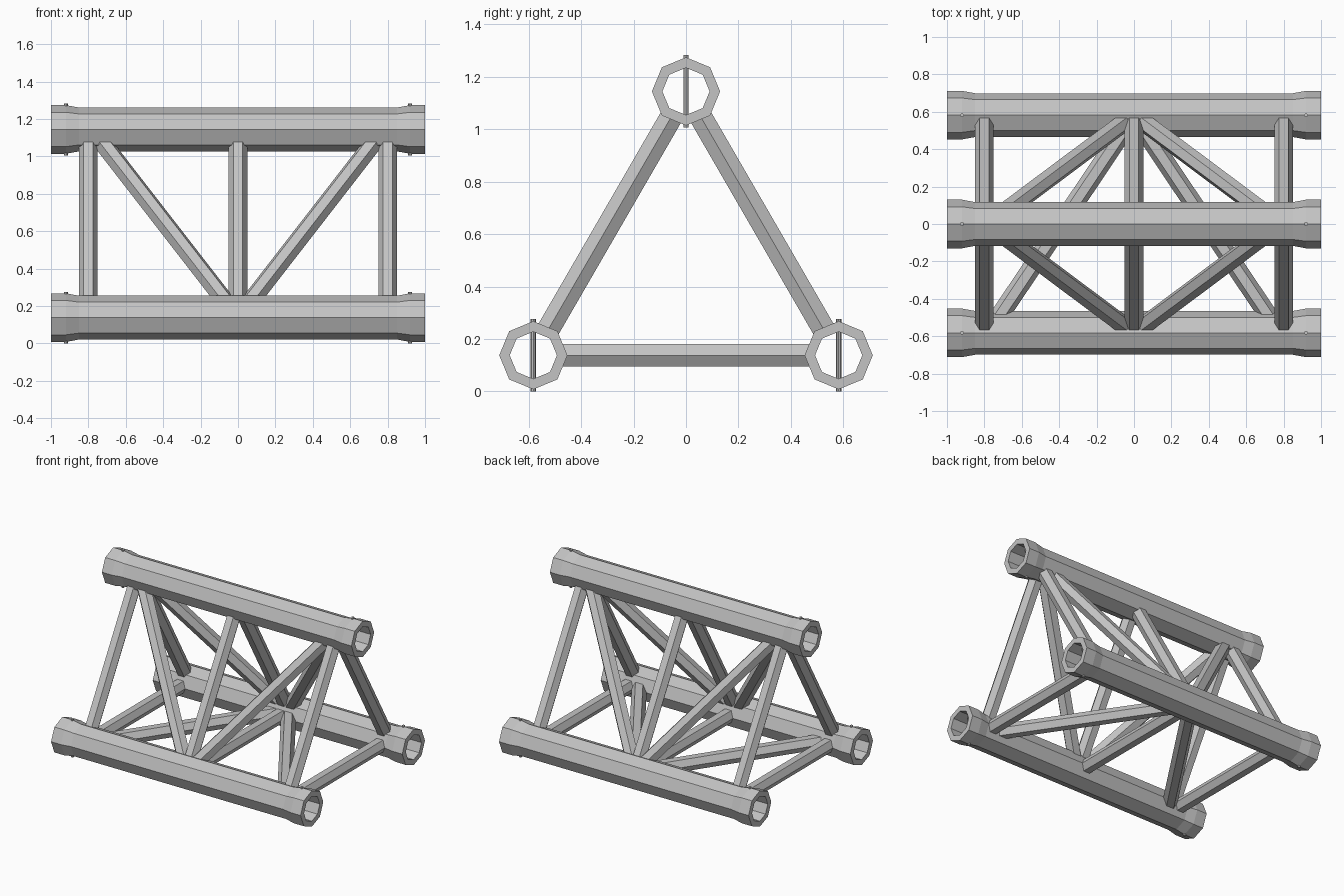
import bpy, bmesh, math
from mathutils import Vector

cube = bpy.data.objects.get("Cube")
if cube:
    bpy.data.objects.remove(cube, do_unlink=True)

metal = bpy.data.materials.new("grey_metal")
metal.use_nodes = True
GREY = (0.55, 0.55, 0.55, 1)
metal.diffuse_color = GREY
metal.node_tree.nodes["Principled BSDF"].inputs["Base Color"].default_value = GREY

X = Vector((1, 0, 0))
CHORDS = {
    "front": Vector((0, -0.582, 0.138)),
    "back": Vector((0, 0.582, 0.138)),
    "top": Vector((0, 0, 1.144)),
}


def finish(name, bm):
    bmesh.ops.recalc_face_normals(bm, faces=bm.faces)
    mesh = bpy.data.meshes.new(name)
    bm.to_mesh(mesh)
    bm.free()
    mesh.materials.append(metal)
    obj = bpy.data.objects.new(name, mesh)
    bpy.context.collection.objects.link(obj)
    return obj


def bridge(bm, a, b):
    for i in range(len(a)):
        j = (i + 1) % len(a)
        bm.faces.new((a[i], a[j], b[j], b[i]))


def tube(name, centre):
    """Hollow octagonal chord with flared ends."""
    outer = [(-1, 0.13), (-0.92, 0.13), (-0.85, 0.117),
             (0.85, 0.117), (0.92, 0.13), (1, 0.13)]
    profile = outer + [(1, 0.09), (-1, 0.09)]
    bm = bmesh.new()
    rings = []
    for x, r in profile:
        angles = [math.tau * k / 8 for k in range(8)]
        rings.append([bm.verts.new(centre + Vector((x, r * math.cos(a), r * math.sin(a))))
                      for a in angles])
    for i, ring in enumerate(rings):
        bridge(bm, ring, rings[(i + 1) % len(rings)])
    finish(name, bm)


def strut(name, start, end, axis):
    """Hexagonal brace whose ends are cut parallel to the chords."""
    normal = axis.cross(X).normalized()
    along = (end - start).normalized()
    side = normal.cross(along)
    stretch = 0.05 / side.dot(X)
    trim = 0.097 / axis.length
    bm = bmesh.new()
    rings = []
    for t in (trim, 1 - trim):
        p = start.lerp(end, t)
        rings.append([bm.verts.new(p + X * stretch * math.cos(a) + normal * 0.05 * math.sin(a))
                      for a in (math.tau * k / 6 for k in range(6))])
    bridge(bm, *rings)
    for ring in rings:
        bm.faces.new(ring)
    finish(name, bm)


# Chords with a locking pin through each end
for label, centre in CHORDS.items():
    tube(label + "_chord", centre)
    for end, x in (("right", -0.92), ("left", 0.92)):
        bm = bmesh.new()
        bmesh.ops.create_cone(bm, cap_ends=True, segments=8, radius1=0.01,
                              radius2=0.01, depth=0.276)
        pin = finish(f"{label}_{end}_pin", bm)
        pin.location = centre + X * x

# Three braced sides: straight struts plus a V of diagonals
for label, a, b in (("front", "top", "front"), ("back", "top", "back"),
                    ("bottom", "front", "back")):
    p, q = CHORDS[a], CHORDS[b]
    for where, x in (("right", -0.8), ("middle", 0), ("left", 0.8)):
        strut(f"{label}_{where}_strut", p + X * x, q + X * x, q - p)
    for where, x in (("right", -0.78), ("left", 0.78)):
        strut(f"{label}_{where}_diagonal", p + X * x, q, q - p)
